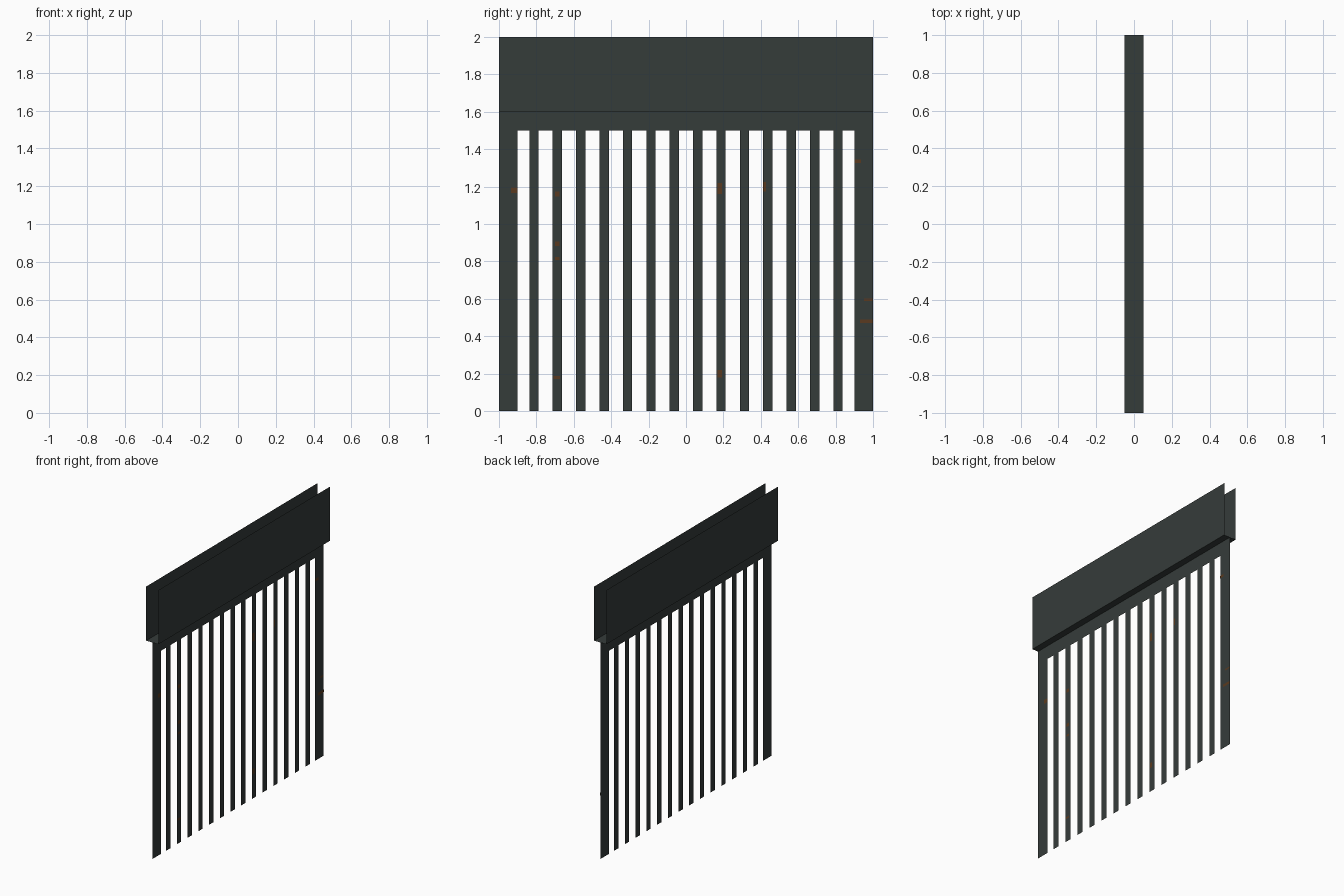
import bpy

if "Cube" in bpy.data.objects:
    bpy.data.objects.remove(bpy.data.objects["Cube"])


def material(name, rgb):
    m = bpy.data.materials.new(name)
    m.diffuse_color = (*rgb, 1.0)
    m.use_nodes = True
    m.node_tree.nodes["Principled BSDF"].inputs["Base Color"].default_value = m.diffuse_color
    return m


IRON = material("dark iron", (0.0356, 0.0445, 0.0425))
RUST = material("rust brown", (0.10, 0.042, 0.014))


def make(name, verts, faces, mat):
    me = bpy.data.meshes.new(name)
    me.from_pydata(verts, [], faces)
    me.materials.append(mat)
    ob = bpy.data.objects.new(name, me)
    bpy.context.collection.objects.link(ob)
    return ob


def sheets(name, rects, mat, x=0.0):
    """Flat rectangles (y0, y1, z0, z1) facing +x."""
    verts, faces = [], []
    for y0, y1, z0, z1 in rects:
        n = len(verts)
        verts += [(x, y0, z0), (x, y1, z0), (x, y1, z1), (x, y0, z1)]
        faces.append((n, n + 1, n + 2, n + 3))
    return make(name, verts, faces, mat)


# Open trough along the top: U-shaped profile swept along y, no end caps
profile = [(-0.05, 2.0), (-0.05, 1.6), (0.05, 1.6), (0.05, 2.0)]
verts = [(x, y, z) for y in (-1, 1) for x, z in profile]
make("top_channel", verts, [(i, i + 1, i + 5, i + 4) for i in range(3)], IRON)

# Thin sheet below it: rail, two wide end posts and fourteen bars
sheets("top_rail", [(-1, 1, 1.5, 1.6)], IRON)
sheets("end_posts", [(-1, -0.9, 0, 1.5), (0.9, 1, 0, 1.5)], IRON)
centres = [(i - 6.5) * 0.125 for i in range(14)]
sheets("bars", [(c - 0.025, c + 0.025, 0, 1.5) for c in centres], IRON)

# Small rust marks: centre y, centre z, width, height
marks = [(-0.918, 1.18, 0.035, 0.03), (-0.688, 1.16, 0.025, 0.025),
         (-0.688, 0.895, 0.025, 0.025), (-0.688, 0.815, 0.025, 0.015),
         (-0.69, 0.18, 0.035, 0.015), (0.18, 1.19, 0.025, 0.06),
         (0.18, 0.2, 0.025, 0.04), (0.42, 1.2, 0.014, 0.05),
         (0.918, 1.335, 0.035, 0.02), (0.965, 0.48, 0.068, 0.02),
         (0.975, 0.595, 0.045, 0.012)]
sheets("rust_marks", [(y - w / 2, y + w / 2, z - h / 2, z + h / 2)
                      for y, z, w, h in marks], RUST, x=0.002)
